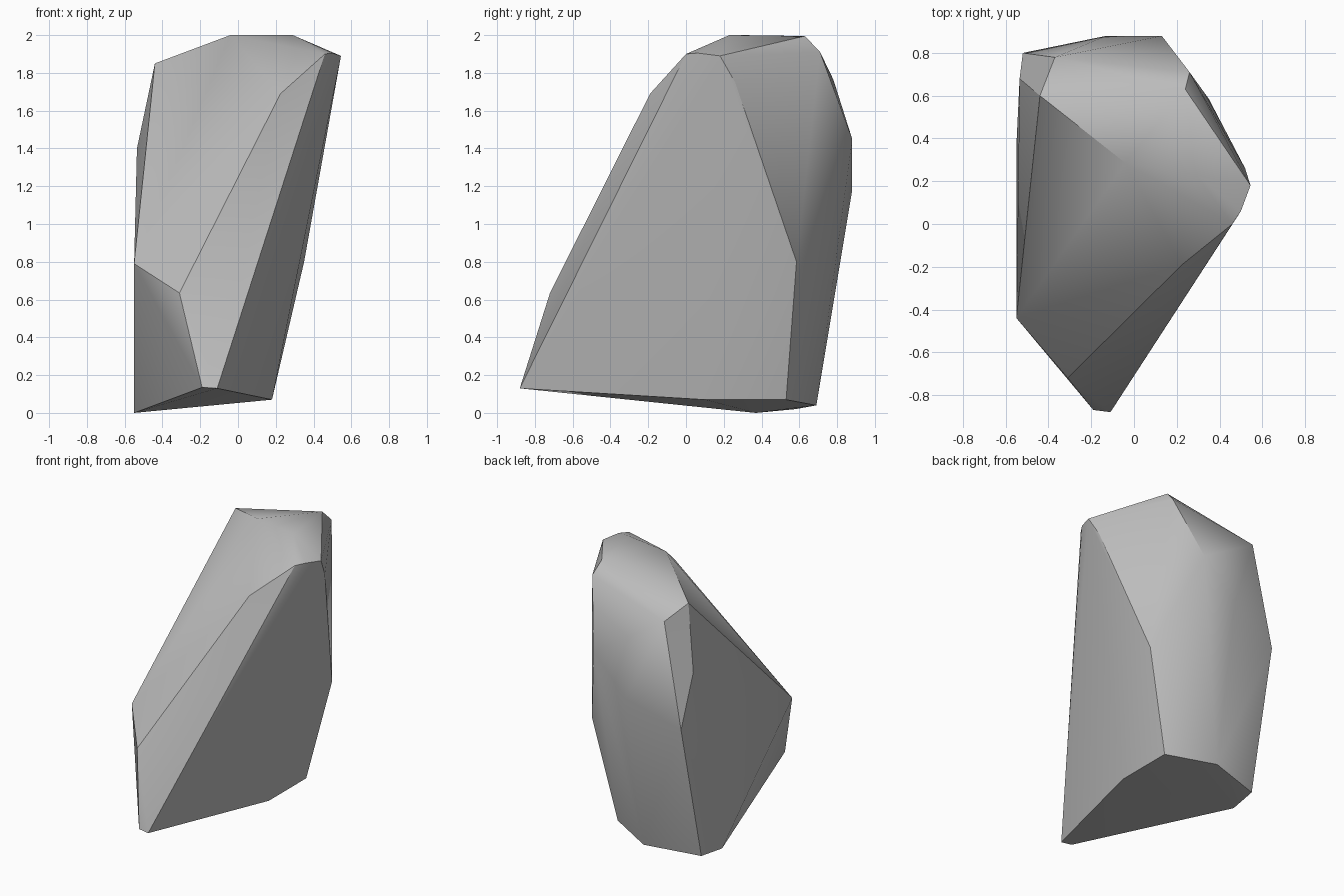
import bpy
import bmesh
import math

default_cube = bpy.data.objects.get("Cube")
if default_cube:
    bpy.data.objects.remove(default_cube, do_unlink=True)


def make_material(name, colour):
    """One plain flat colour, visible in the viewport and in a render."""
    material = bpy.data.materials.new(name)
    material.use_nodes = True
    material.diffuse_color = colour
    shader = material.node_tree.nodes["Principled BSDF"]
    shader.inputs["Base Color"].default_value = colour
    shader.inputs["Roughness"].default_value = 0.9
    return material


def make_hull(name, corner_groups, material):
    """Wrap a convex stone skin around the groups of corners."""
    bm = bmesh.new()
    for corners in corner_groups:
        for corner in corners.values():
            bm.verts.new(corner)
    result = bmesh.ops.convex_hull(bm, input=bm.verts[:], use_existing_faces=False)
    unused = set(result["geom_interior"]) | set(result["geom_unused"])
    unused_verts = [item for item in unused if isinstance(item, bmesh.types.BMVert)]
    bmesh.ops.delete(bm, geom=unused_verts, context="VERTS")
    bmesh.ops.recalc_face_normals(bm, faces=bm.faces[:])
    mesh = bpy.data.meshes.new(name)
    bm.to_mesh(mesh)
    bm.free()
    mesh.materials.append(material)
    stone = bpy.data.objects.new(name, mesh)
    bpy.context.collection.objects.link(stone)
    return stone


# Underside corners, almost level with the ground
base = {
    "left_heel": (-.55, .37, 0),
    "left_back": (-.53, .58, .02),
    "back": (-.14, .69, .04),
    "right_back": (.18, .53, .07),
    "right_front": (.18, .1, .07),
    "toe_right": (-.11, -.88, .13),
    "toe_left": (-.19, -.87, .135),
}

# Widest corners around the flanks
flanks = {
    "front_shoulder": (-.31, -.72, .635),
    "left_shoulder": (-.55, -.44, .79),
    "left_rear_low": (-.52, .8, 1.02),
    "left_rear_high": (-.535, .68, 1.4),
    "back_low": (-.13, .88, 1.18),
    "back_high": (.13, .88, 1.45),
    "right_rear": (.35, .585, .8),
    "right_upper": (.52, .26, 1.75),
}

# Chipped crown
crown = {
    "front_ridge": (.225, -.19, 1.69),
    "ridge_top": (.46, 0, 1.9),
    "ridge_turn": (.5, .06, 1.905),
    "right_tip": (.545, .18, 1.89),
    "peak_left": (-.04, .285, 2),
    "peak_right": (.29, .23, 2),
    "peak_back": (.24, .63, 1.995),
    "rear_chip": (.26, .71, 1.91),
    "left_chip": (-.44, .6, 1.85),
    "back_chip": (-.37, .78, 1.765),
}

stone_grey = make_material("stone grey", (.5, .5, .5, 1))
rock = make_hull("rock", [base, flanks, crown], stone_grey)

# Soft facets with crisp ridges
bpy.ops.object.select_all(action="DESELECT")
rock.select_set(True)
bpy.context.view_layer.objects.active = rock
bpy.ops.object.shade_smooth_by_angle(angle=math.radians(30))
